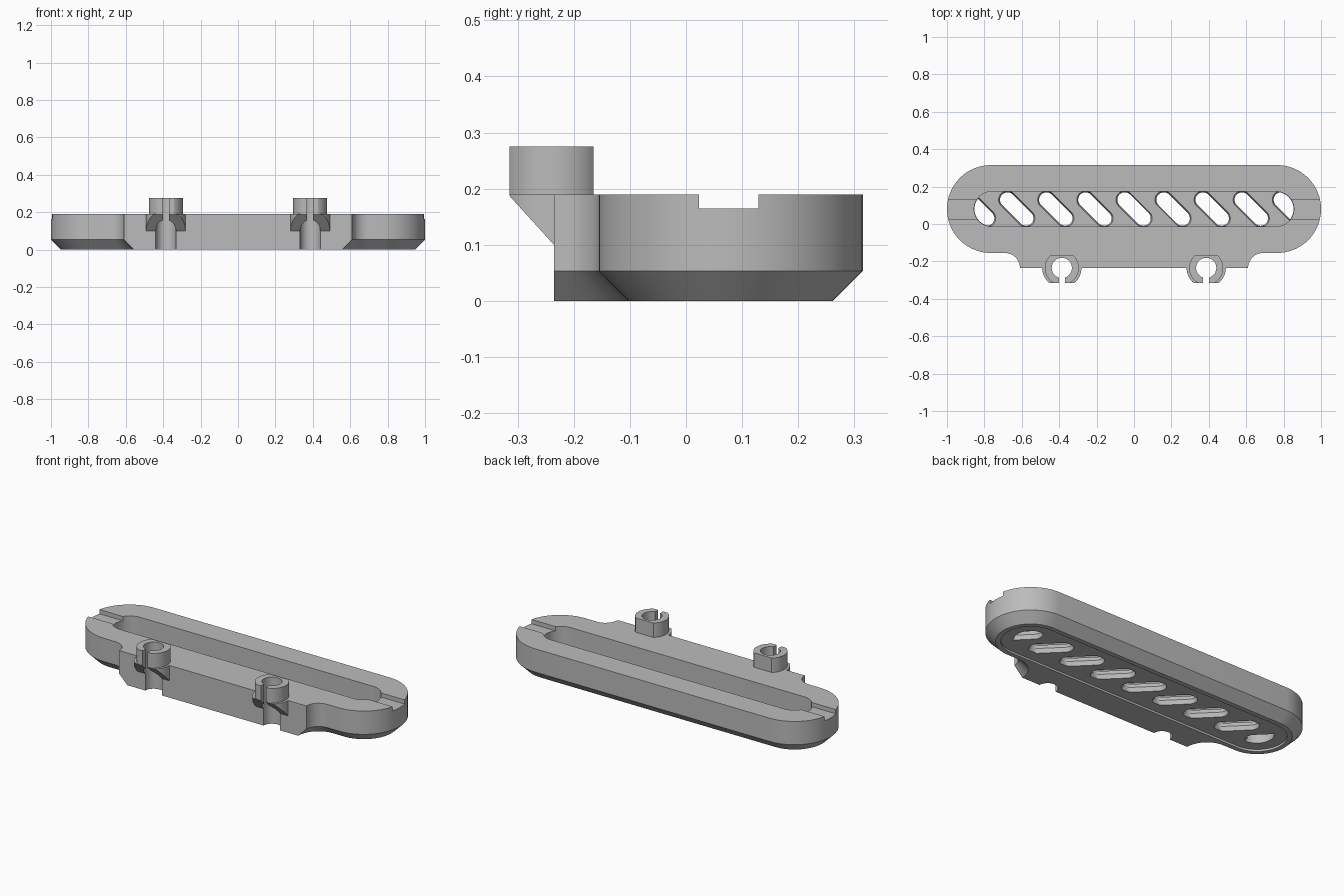
import bpy, bmesh
from math import sin, cos, pi, radians

cube = bpy.data.objects.get("Cube")
if cube:
    bpy.data.objects.remove(cube, do_unlink=True)

grey = bpy.data.materials.new("plain grey")
grey.use_nodes = True
grey.diffuse_color = (0.5, 0.5, 0.5, 1)
grey.node_tree.nodes["Principled BSDF"].inputs["Base Color"].default_value = (0.5, 0.5, 0.5, 1)

MID = 0.08             # y of the body's long axis
CLIP_X, CLIP_Y = 0.386, -0.235
BACK, FRONT = -0.165, -0.315


def arc(cx, cy, r, a0, a1, n=20):
    return [(cx + r * cos(radians(a0 + (a1 - a0) * i / n)),
             cy + r * sin(radians(a0 + (a1 - a0) * i / n))) for i in range(n + 1)]


def stadium(cx, cy, r, half, turn=0):
    t = radians(turn)
    dx, dy = half * cos(t), half * sin(t)
    return (arc(cx + dx, cy + dy, r, turn - 90, turn + 90)
            + arc(cx - dx, cy - dy, r, turn + 90, turn + 270))


def loft(name, rings):
    """Skin closed rings of 3D points and cap both ends."""
    bm = bmesh.new()
    loops = [[bm.verts.new(p) for p in ring] for ring in rings]
    n = len(loops[0])
    for a, b in zip(loops, loops[1:]):
        for i in range(n):
            j = (i + 1) % n
            bm.faces.new((a[i], a[j], b[j], b[i]))
    bm.faces.new(loops[0][::-1])
    bm.faces.new(loops[-1])
    bmesh.ops.recalc_face_normals(bm, faces=bm.faces)
    mesh = bpy.data.meshes.new(name)
    bm.to_mesh(mesh)
    bm.free()
    mesh.materials.append(grey)
    ob = bpy.data.objects.new(name, mesh)
    bpy.context.collection.objects.link(ob)
    return ob


def level(outline, z):
    return [(x, y, z) for x, y in outline]


def prism(name, outline, z0, z1):
    return loft(name, [level(outline, z0), level(outline, z1)])


def box(name, x0, x1, y0, y1, z0, z1):
    return prism(name, [(x0, y0), (x1, y0), (x1, y1), (x0, y1)], z0, z1)


def combine(ob, tool, operation="DIFFERENCE"):
    mod = ob.modifiers.new("cut", "BOOLEAN")
    mod.operation = operation
    mod.solver = "EXACT"
    mod.object = tool
    bpy.context.view_layer.objects.active = ob
    bpy.ops.object.modifier_apply(modifier=mod.name)
    bpy.data.objects.remove(tool, do_unlink=True)


def body_outline(inset):
    """Right half from front to back, then mirrored; the front edge stays put."""
    half = arc(0.69, CLIP_Y, 0.08 + inset, 180, 90, 10)
    half += arc(0.765, MID, 0.235 - inset, -90, 90, 32)
    return half + [(-x, y) for x, y in reversed(half)]


# Body with a chamfered underside and a raised front plate
body = loft("body", [level(body_outline(0.053), 0),
                     level(body_outline(0), 0.053),
                     level(body_outline(0), 0.19)])

# Long pocket, end grooves and shallow underside recess
combine(body, prism("pocket_cutter", stadium(0, MID, 0.093, 0.762), 0.06, 0.3))
combine(body, box("groove_cutter", -1.1, 1.1, 0.023, 0.129, 0.165, 0.3))
combine(body, prism("recess_cutter", stadium(0, MID, 0.155, 0.765), -0.1, 0.012))

# Diagonal drain slots, waisted halfway and limited to the pocket outline
for i in range(-4, 5):
    slot = loft("slot_cutter", [
        level(stadium(i * 0.209, MID, r, 0.07, -45), z)
        for r, z in ((0.052, 0), (0.04, 0.036), (0.052, 0.075))])
    combine(slot, prism("limit", stadium(0, MID, 0.091, 0.762), -0.1, 0.2), "INTERSECT")
    combine(body, slot)


def clip_outline(cx, r):
    return [(x, min(BACK, max(FRONT, y))) for x, y in arc(cx, CLIP_Y, r, 0, 360, 64)[:-1]]


def bore(ob, cx):
    combine(ob, prism("bore_cutter", arc(cx, CLIP_Y, 0.054, 0, 360, 48)[:-1], -0.1, 0.4))


# Pair of open clips: sloped bracket below, split ring above
parts = [body]
for side, cx in (("left", CLIP_X), ("right", -CLIP_X)):
    bore(body, cx)
    wide = clip_outline(cx, 0.105)
    bracket = loft(side + "_clip_bracket", [
        [(x, y, 0.105 - 1.1 * (y + 0.24)) for x, y in wide], level(wide, 0.19)])
    ring = prism(side + "_clip_ring", clip_outline(cx, 0.091), 0.188, 0.275)
    for ob in (bracket, ring):
        bore(ob, cx)
        combine(ob, box("gap_cutter", cx - 0.016, cx + 0.016, -0.4, CLIP_Y, -0.1, 0.4))
        parts.append(ob)

# Smooth curved walls, keep edges crisp
for ob in parts:
    bpy.ops.object.select_all(action="DESELECT")
    ob.select_set(True)
    bpy.context.view_layer.objects.active = ob
    bpy.ops.object.shade_smooth_by_angle(angle=radians(25))
